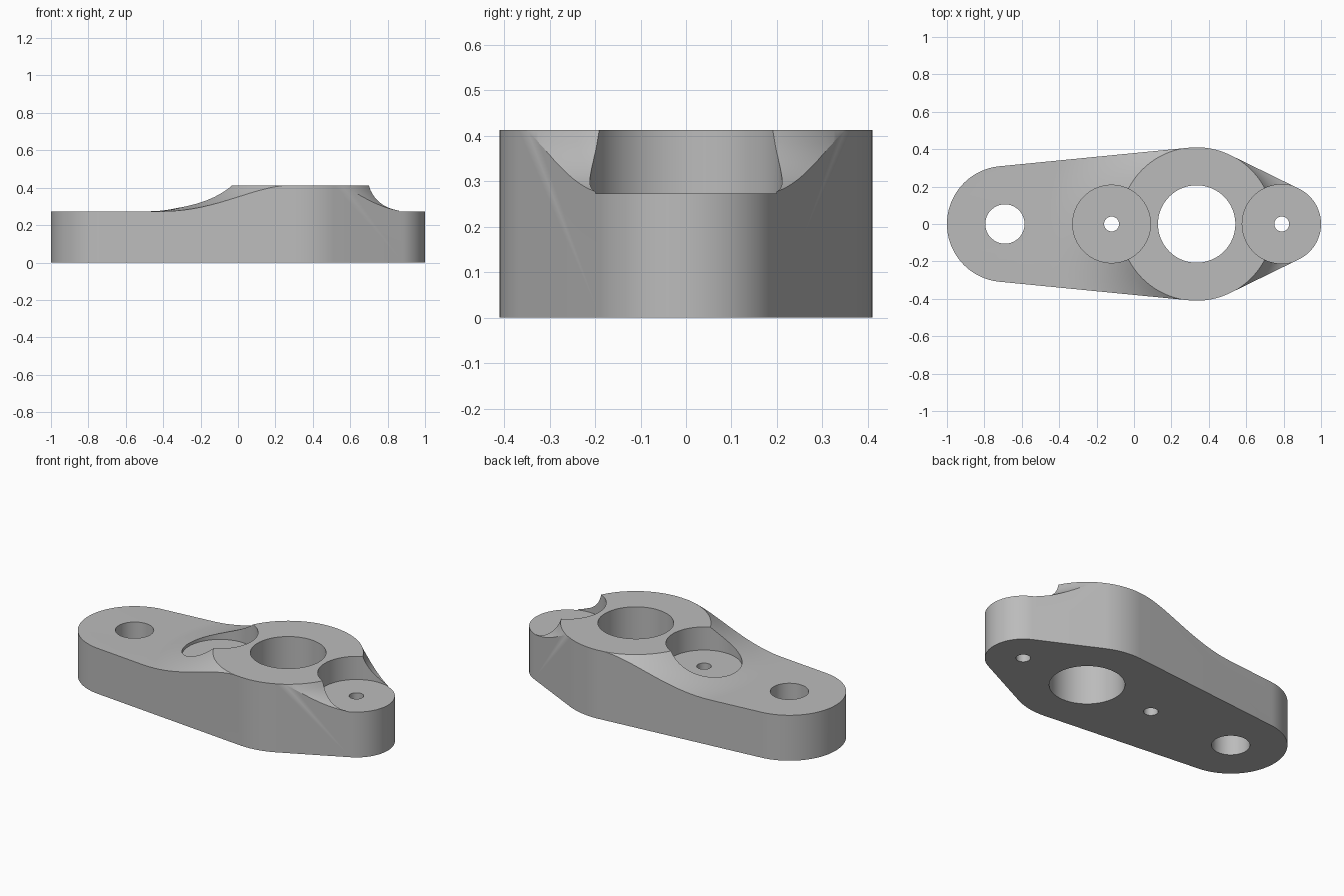
import bpy, bmesh
from math import sin, cos, asin, acos, pi, radians, sqrt

if "Cube" in bpy.data.objects:
    bpy.data.objects.remove(bpy.data.objects["Cube"])

LOW, HIGH = 0.274, 0.413
TAIL, HUB, NOSE = (-0.69, 0.31), (0.335, 0.41), (0.79, 0.21)   # (x, radius)

grey = bpy.data.materials.new("plain_grey")
grey.use_nodes = True
grey.diffuse_color = (0.5, 0.5, 0.5, 1)
grey.node_tree.nodes["Principled BSDF"].inputs["Base Color"].default_value = (0.5, 0.5, 0.5, 1)


def make_object(name, bm):
    bmesh.ops.recalc_face_normals(bm, faces=bm.faces[:])
    mesh = bpy.data.meshes.new(name)
    bm.to_mesh(mesh)
    bm.free()
    mesh.materials.append(grey)
    obj = bpy.data.objects.new(name, mesh)
    bpy.context.collection.objects.link(obj)
    return obj


def arc(circle, start, end, steps):
    x, r = circle
    angles = [start + (end - start) * i / steps for i in range(steps + 1)]
    return [(x + r * cos(a), r * sin(a)) for a in angles]


def prism(name, outline, bottom, top):
    bm = bmesh.new()
    face = bm.faces.new([bm.verts.new((x, y, bottom)) for x, y in outline])
    ext = bmesh.ops.extrude_face_region(bm, geom=[face])
    verts = [v for v in ext["geom"] if isinstance(v, bmesh.types.BMVert)]
    bmesh.ops.translate(bm, verts=verts, vec=(0, 0, top - bottom))
    return make_object(name, bm)


def cylinder(name, x, r, bottom, top, steps=64):
    return prism(name, arc((x, r), 0, 2 * pi, steps)[:-1], bottom, top)


def fillet_sector(name, start, end, reach, steps):
    """Concave sweep around the hub, removing everything above the slope."""
    inner = HUB[1] + 0.001
    width, height = reach - inner, HIGH - LOW
    r = (width ** 2 + height ** 2) / (2 * height)
    profile = [(inner, 0.6)]
    for i in range(17):
        d = width * (1 - i / 16)
        profile.append((reach - d, LOW + r - sqrt(r * r - d * d)))
    profile += [(1.6, LOW), (1.6, 0.6)]
    bm = bmesh.new()
    rings = []
    for i in range(steps + 1):
        a = start + (end - start) * i / steps
        rings.append([bm.verts.new((HUB[0] + d * cos(a), d * sin(a), z)) for d, z in profile])
    n = len(profile)
    for a, b in zip(rings, rings[1:]):
        for j in range(n):
            k = (j + 1) % n
            bm.faces.new((a[j], a[k], b[k], b[j]))
    bm.faces.new(rings[0])
    bm.faces.new(rings[-1])
    return make_object(name, bm)


# Outline: three circles joined by tangent lines
tail_angle = pi / 2 + asin((HUB[1] - TAIL[1]) / (HUB[0] - TAIL[0]))
nose_angle = acos((HUB[1] - NOSE[1]) / (NOSE[0] - HUB[0]))
outline = (arc(NOSE, -nose_angle, nose_angle, 32)
           + arc(HUB, nose_angle, tail_angle, 16)
           + arc(TAIL, tail_angle, 2 * pi - tail_angle, 48)
           + arc(HUB, 2 * pi - tail_angle, 2 * pi - nose_angle, 16))
body = prism("link_plate", outline, 0, HIGH)

# Slopes, screw seats and through holes
split = radians(80)
cutters = [
    fillet_sector("tail_slope_cutter", split, 2 * pi - split, 0.81, 80),
    fillet_sector("nose_slope_cutter", -split, split, 0.60, 64),
    cylinder("tail_seat_cutter", -0.12, 0.208, LOW - 0.0005, 0.7),
    cylinder("nose_seat_cutter", NOSE[0], NOSE[1] + 0.0015, LOW - 0.0005, 0.7, 80),
    cylinder("hub_bore_cutter", HUB[0], 0.207, -0.2, 0.8),
    cylinder("tail_hole_cutter", TAIL[0], 0.105, -0.2, 0.8),
    cylinder("tail_screw_cutter", -0.12, 0.04, -0.2, 0.8, 32),
    cylinder("nose_screw_cutter", NOSE[0], 0.04, -0.2, 0.8, 32),
]
for cutter in cutters:
    cutter.hide_render = True
    mod = body.modifiers.new(cutter.name, "BOOLEAN")
    mod.operation, mod.solver, mod.object = "DIFFERENCE", "EXACT", cutter

# Bake the cuts, then drop the cutters
bpy.context.view_layer.update()
baked = bpy.data.meshes.new_from_object(body.evaluated_get(bpy.context.evaluated_depsgraph_get()))
body.modifiers.clear()
body.data = baked
for cutter in cutters:
    bpy.data.objects.remove(cutter)
baked.materials.clear()
baked.materials.append(grey)

# Smooth walls with crisp rims
bm = bmesh.new()
bm.from_mesh(baked)
bmesh.ops.remove_doubles(bm, verts=bm.verts[:], dist=0.00005)
for face in bm.faces:
    face.material_index = 0
    face.smooth = True
for edge in bm.edges:
    edge.smooth = edge.calc_face_angle(pi) < radians(25)
bm.to_mesh(baked)
bm.free()
